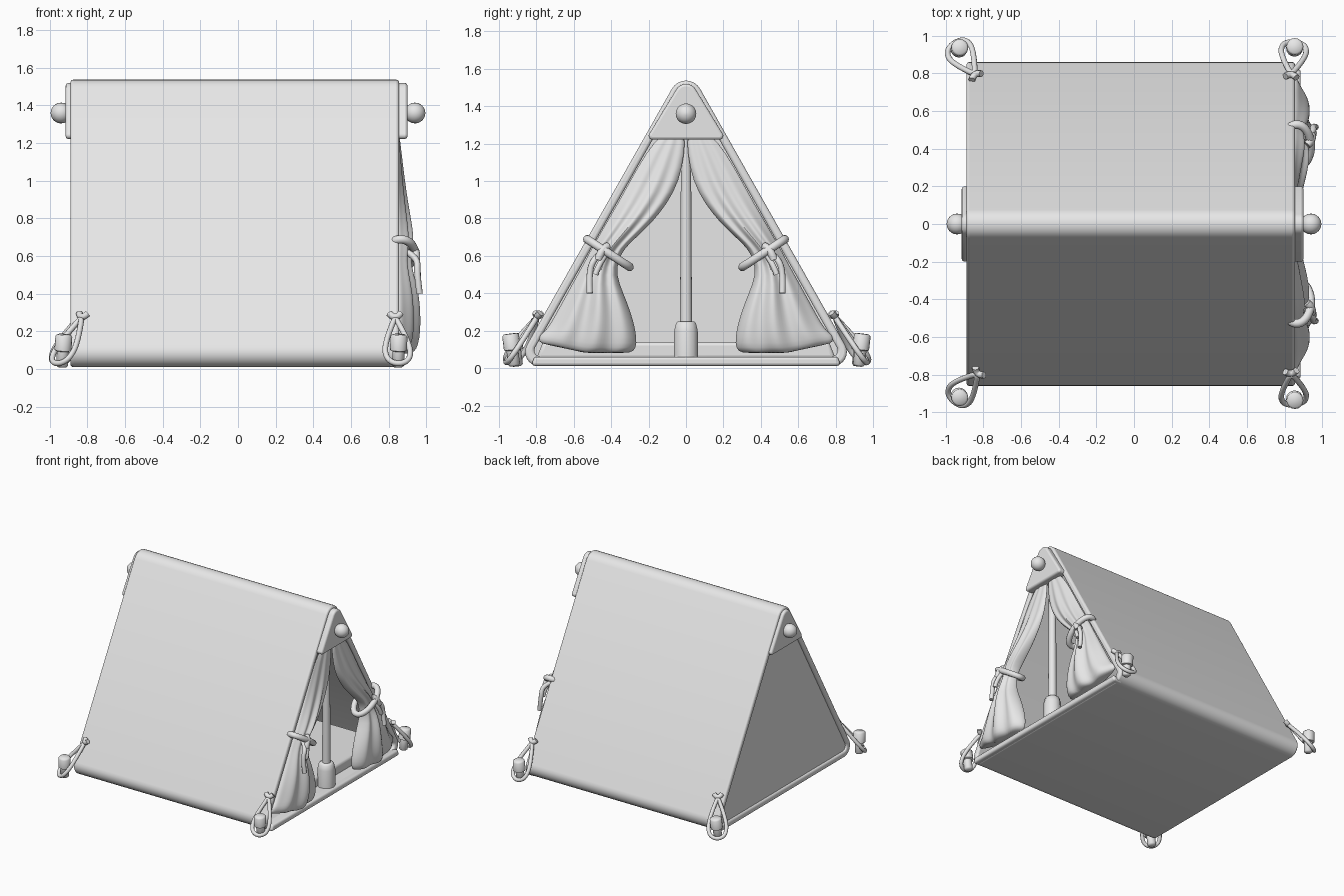
import bpy, bmesh, math
from mathutils import Vector

if "Cube" in bpy.data.objects:
    bpy.data.objects.remove(bpy.data.objects["Cube"])

mat = bpy.data.materials.new("canvas grey")
mat.diffuse_color = (0.8, 0.8, 0.8, 1)
mat.use_nodes = True
mat.node_tree.nodes["Principled BSDF"].inputs["Base Color"].default_value = mat.diffuse_color
SLOPE = 0.566  # half-width gained per unit of height lost


def finish(name, bm, angle=40, bevel=0, segs=3):
    bmesh.ops.recalc_face_normals(bm, faces=bm.faces)
    me = bpy.data.meshes.new(name)
    bm.to_mesh(me)
    bm.free()
    ob = bpy.data.objects.new(name, me)
    bpy.context.collection.objects.link(ob)
    me.materials.append(mat)
    if bevel:
        m = ob.modifiers.new("soft edges", "BEVEL")
        m.width, m.segments, m.limit_method = bevel, segs, "ANGLE"
        m.angle_limit = math.radians(50)
    bpy.ops.object.select_all(action="DESELECT")
    ob.select_set(True)
    bpy.context.view_layer.objects.active = ob
    bpy.ops.object.shade_smooth_by_angle(angle=math.radians(angle))
    return ob


def rounded(corners, n=8):
    """Round a polygon given as (y, z, radius)."""
    out = []
    for i, (y, z, r) in enumerate(corners):
        p = Vector((y, z))
        a = (Vector(corners[i - 1][:2]) - p).normalized()
        b = (Vector(corners[(i + 1) % len(corners)][:2]) - p).normalized()
        half = a.angle(b) / 2
        c = p + (a + b).normalized() * r / math.sin(half)
        s, e = p + a * r / math.tan(half) - c, p + b * r / math.tan(half) - c
        total = math.pi - 2 * half
        for k in range(n + 1):
            t = k / n
            out.append(c + (s * math.sin((1 - t) * total) + e * math.sin(t * total)) / math.sin(total))
    return out


def triangle(apex, base, r_top, r_base):
    w = (apex - base) * SLOPE
    return rounded([(0, apex, r_top), (w, base, r_base), (-w, base, r_base)])


def loft(rings, closed=False):
    bm = bmesh.new()
    vs = [[bm.verts.new(p) for p in ring] for ring in rings]
    n = len(vs[0])
    pairs = list(zip(vs, vs[1:])) + ([(vs[-1], vs[0])] if closed else [])
    for a, b in pairs:
        for i in range(n):
            bm.faces.new((a[i], a[(i + 1) % n], b[(i + 1) % n], b[i]))
    if not closed:
        bm.faces.new(vs[0])
        bm.faces.new(vs[-1])
    return bm


def slab(name, prof, x0, x1, bevel):
    return finish(name, loft([[(x, *p) for p in prof] for x in (x0, x1)]), bevel=bevel)


def spin(name, prof, origin, axis, n=20):
    """Solid of revolution from (distance, radius) along an axis."""
    q = Vector((0, 0, 1)).rotation_difference(Vector(axis))
    rings = [[Vector(origin) + q @ Vector((r * math.cos(2 * math.pi * k / n), r * math.sin(2 * math.pi * k / n), d))
              for k in range(n)] for d, r in prof]
    return finish(name, loft(rings), angle=50)


def rope(name, pts, r, cyclic=False):
    cu = bpy.data.curves.new(name, "CURVE")
    cu.dimensions, cu.bevel_depth, cu.bevel_resolution = "3D", r, 3
    cu.resolution_u, cu.use_fill_caps = 6, True
    sp = cu.splines.new("NURBS")
    sp.points.add(len(pts) - 1)
    for q, p in zip(sp.points, pts):
        q.co = (*p, 1)
    sp.use_cyclic_u, sp.use_endpoint_u, sp.order_u = cyclic, not cyclic, 3
    ob = bpy.data.objects.new(name, cu)
    bpy.context.collection.objects.link(ob)
    cu.materials.append(mat)
    bpy.ops.object.select_all(action="DESELECT")
    ob.select_set(True)
    bpy.context.view_layer.objects.active = ob
    bpy.ops.object.convert(target="MESH")
    bpy.ops.object.shade_smooth()


# Canvas sleeve: roof slopes and floor in one rounded shell
outer = triangle(1.627, 0.01, 0.087, 0.077)
inner = triangle(1.536, 0.06, 0.045, 0.035)
XB, XF = -0.89, 0.855
finish("canvas_shell", loft([[(x, *p) for p in prof] for x, prof in
       ((XB, outer), (XF, outer), (XF, inner), (XB, inner))], closed=True), bevel=0.015)

# Back wall, slightly recessed, and padded floor mat
slab("back_wall", triangle(1.55, 0.045, 0.05, 0.04), -0.875, -0.84, 0)
slab("floor_mat", [(-0.80, 0.05), (0.80, 0.05), (0.765, 0.14), (-0.765, 0.14)], -0.85, 0.76, 0.02)
slab("floor_lip", rounded([(-0.83, 0.012, 0.015), (-0.81, 0.06, 0.015), (0.81, 0.06, 0.015), (0.83, 0.012, 0.015)], 3),
     0.8, 0.885, 0.015)

# Gable caps and ridge pole knobs at both ends
cap = rounded([(0, 1.575, 0.06), (0.215, 1.222, 0.02), (-0.215, 1.222, 0.02)])
slab("front_gable_cap", cap, 0.82, 0.9, 0.014)
slab("back_gable_cap", cap, -0.915, -0.85, 0.014)
ball = [(0.10 + 0.055 * math.sin(t), 0.055 * math.cos(t)) for t in
        [math.radians(a) for a in range(-50, 90, 12)]] + [(0.155, 0.004)]
for s, name in ((1, "front"), (-1, "back")):
    spin(name + "_ridge_knob", [(0, 0.034), (0.055, 0.034)] + ball, (s * 0.84, 0, 1.36), (s, 0, 0))

# Front pole with its socket
spin("front_pole", [(0.1, 0.033), (1.3, 0.026)], (0.8, 0, 0), (0, 0, 1), 16)
spin("pole_socket", [(0.05, 0.068), (0.2, 0.066), (0.24, 0.056), (0.25, 0.045)], (0.8, 0, 0), (0, 0, 1), 10)

# Curtains: height, inner edge, outer edge, front bulge
ROWS = [(1.27, 0.002, 0.12, 0.008), (1.15, 0.008, 0.215, 0.02), (1.0, 0.035, 0.30, 0.035),
        (0.88, 0.10, 0.365, 0.05), (0.78, 0.18, 0.425, 0.065), (0.70, 0.265, 0.47, 0.075),
        (0.64, 0.33, 0.505, 0.07), (0.58, 0.36, 0.535, 0.06), (0.50, 0.375, 0.58, 0.075),
        (0.40, 0.335, 0.635, 0.098), (0.30, 0.295, 0.69, 0.105), (0.20, 0.268, 0.745, 0.105),
        (0.13, 0.262, 0.785, 0.095), (0.09, 0.275, 0.79, 0.08), (0.075, 0.32, 0.76, 0.04)]
N = 48


def curtain_ring(row, s):
    z, yi, yo, d = row
    pts = []
    for k in range(N):
        a = 2 * math.pi * k / N
        u = math.cos(a)
        fold = 1 + 0.2 * math.cos(9 * u + 1.2) * abs(math.sin(a))
        depth = d * fold * (1 - 0.25 * u) if math.sin(a) > 0 else 0.4 * d
        zz = z + (0.05 * max(0, u) if z < 0.15 else 0)
        pts.append((0.845 + depth * math.sin(a), s * ((yi + yo) / 2 + (yo - yi) / 2 * u), zz))
    return pts


for s, side in ((-1, "left"), (1, "right")):
    ob = finish(side + "_curtain", loft([curtain_ring(r, s) for r in ROWS]), angle=70)
    sub = ob.modifiers.new("smooth cloth", "SUBSURF")
    sub.levels = sub.render_levels = 1
    # Tie-back rope: slanted ring, knot and two loose ends
    ring = []
    for k in range(16):
        a = 2 * math.pi * k / 16
        ring.append((0.865 + 0.075 * math.sin(a), s * (0.415 + 0.115 * math.cos(a)), 0.615 + 0.075 * math.cos(a)))
    rope(side + "_tie_ring", ring, 0.023, True)
    rope(side + "_tie_end_long", [(0.90, s * 0.45, 0.62), (0.955, s * 0.49, 0.59), (0.95, s * 0.52, 0.51),
                                  (0.965, s * 0.515, 0.40)], 0.017)
    rope(side + "_tie_end_short", [(0.92, s * 0.42, 0.62), (0.955, s * 0.46, 0.57), (0.955, s * 0.485, 0.50)], 0.016)
    rope(side + "_tie_knot", [(0.92, s * 0.42, 0.65), (0.95, s * 0.45, 0.64), (0.945, s * 0.47, 0.58)], 0.022)

# Corner pegs with rope loops: peg x/y and loop anchor x/y
for name, px, py, ax, ay in (("front_left", -0.935, -0.915, -0.83, -0.795), ("front_right", 0.85, -0.93, 0.835, -0.795),
                             ("back_left", -0.935, 0.93, -0.845, 0.795), ("back_right", 0.85, 0.935, 0.835, 0.795)):
    tilt = Vector((0.06 if px < 0 else 0.03, 0.12 if py > 0 else -0.12, 1)).normalized()
    spin(name + "_peg", [(0, 0.022), (0.01, 0.032), (0.085, 0.032), (0.09, 0.045), (0.165, 0.045), (0.175, 0.035)],
         (px, py - tilt.y * 0.1, 0.01), tilt, 16)
    top, peg = Vector((ax, ay, 0.275)), Vector((px, py, 0.075))
    along = peg - top
    side = Vector((-along.y, along.x, 0)).normalized()
    shape = [(0, 0), (0.25, 0.025), (0.6, 0.055), (0.9, 0.07), (1.15, 0.055), (1.25, 0),
             (1.15, -0.055), (0.9, -0.07), (0.6, -0.055), (0.25, -0.025)]
    rope(name + "_loop", [top + along * t + side * w for t, w in shape], 0.015, True)
    rope(name + "_loop_knot", [top - along * 0.1 + side * 0.03, top + along * 0.08, top - along * 0.1 - side * 0.03], 0.018)
